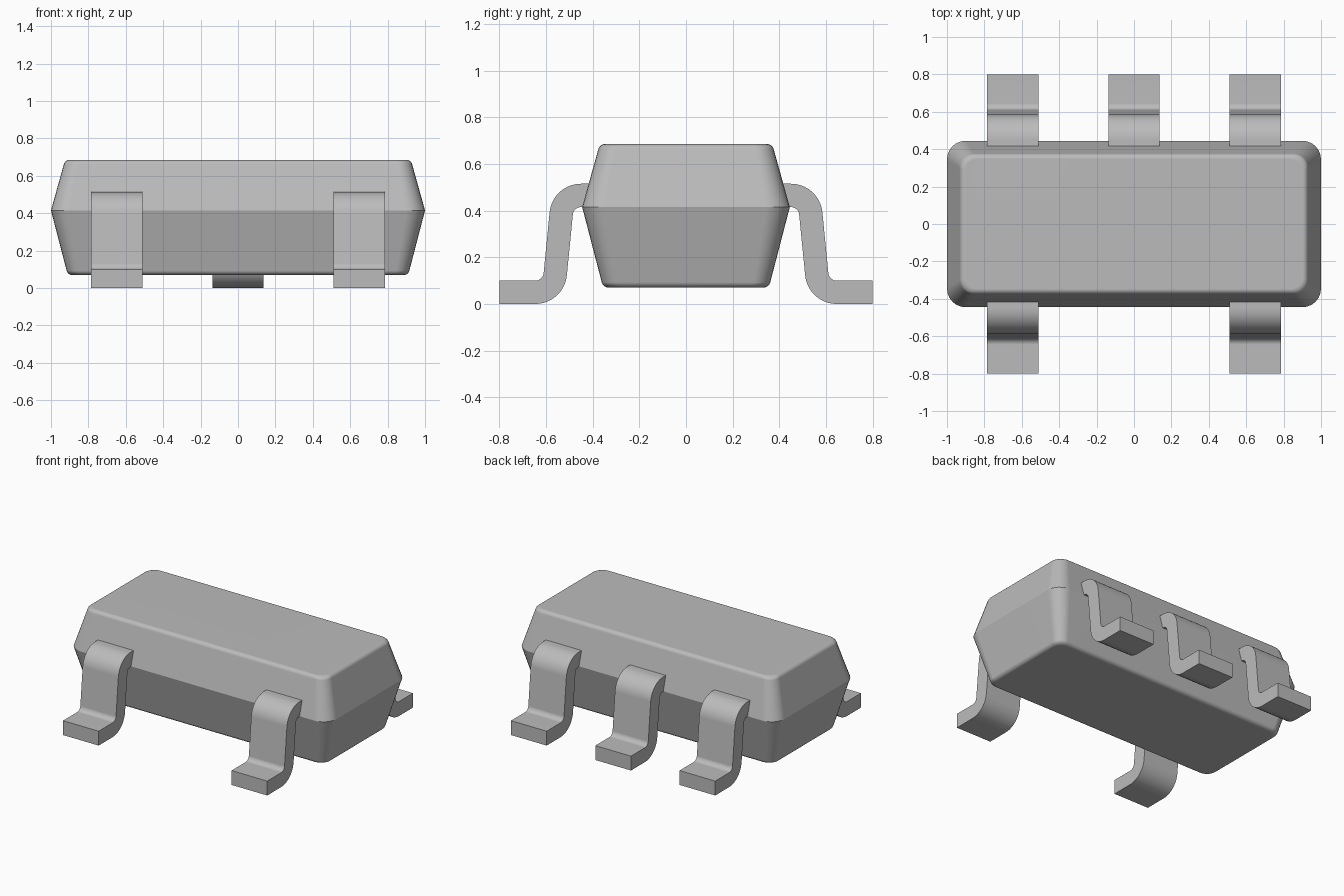
import bpy, bmesh
from math import sin, cos, tan, radians, pi

default = bpy.data.objects.get("Cube")
if default:
    bpy.data.objects.remove(default, do_unlink=True)

grey = bpy.data.materials.new("light_grey")
grey.use_nodes = True
colour = (0.50, 0.50, 0.50, 1)
grey.diffuse_color = colour
grey.node_tree.nodes["Principled BSDF"].inputs["Base Color"].default_value = colour


def finish(name, bm):
    """Turn a bmesh into a smooth-shaded object with crisp edges."""
    bmesh.ops.recalc_face_normals(bm, faces=bm.faces)
    mesh = bpy.data.meshes.new(name)
    bm.to_mesh(mesh)
    bm.free()
    mesh.materials.append(grey)
    obj = bpy.data.objects.new(name, mesh)
    bpy.context.collection.objects.link(obj)
    bpy.ops.object.select_all(action='DESELECT')
    obj.select_set(True)
    bpy.context.view_layer.objects.active = obj
    bpy.ops.object.shade_smooth_by_angle(angle=radians(20))
    weighted = obj.modifiers.new("weighted_normals", 'WEIGHTED_NORMAL')
    weighted.keep_sharp = True
    return obj


# Body: rounded rectangles stacked into two tapered halves
HALF_X, HALF_Y, MID = 1.0, 0.445, 0.415
CORNER, FILLET, STEPS = 0.1, 0.03, 6


def ring(bm, inset, z):
    r = CORNER - 0.35 * inset
    cx, cy = HALF_X - inset - r, HALF_Y - inset - r
    verts = []
    for q, (sx, sy) in enumerate(((1, 1), (-1, 1), (-1, -1), (1, -1))):
        for i in range(STEPS + 1):
            a = (q + i / STEPS) * pi / 2
            verts.append(bm.verts.new((sx * cx + r * cos(a), sy * cy + r * sin(a), z)))
    return verts


def half_levels(end_z, draft):
    """Inset and height of each ring along the rounded outer edge."""
    side = 1 if end_z > MID else -1
    height = abs(end_z - MID)
    start = height - FILLET + FILLET * sin(draft)
    centre = start * tan(draft) + FILLET * cos(draft)
    levels = []
    for i in range(STEPS + 1):
        a = draft + (pi / 2 - draft) * i / STEPS
        levels.append((centre - FILLET * cos(a),
                       MID + side * (height - FILLET + FILLET * sin(a))))
    return levels


bm = bmesh.new()
levels = half_levels(0.07, radians(14.6))[::-1] + [(0, MID)] + half_levels(0.685, radians(15.6))
rings = [ring(bm, *level) for level in levels]
for low, high in zip(rings, rings[1:]):
    for i in range(len(low)):
        j = (i + 1) % len(low)
        bm.faces.new((low[i], low[j], high[j], high[i]))
bm.faces.new(rings[0])
bm.faces.new(rings[-1])
finish("body", bm)


# Leads: bent strip profile extruded across its width
def arc(cy, cz, r, start, end, steps=10):
    angles = [radians(start + (end - start) * i / steps) for i in range(steps + 1)]
    return [(cy + r * cos(a), cz + r * sin(a)) for a in angles]


INNER, OUTER = 0.035, 0.135
shoulder, heel = (0.45, 0.38), (0.645, 0.135)
profile = ([(0.38, 0.515)] + arc(*shoulder, OUTER, 90, 5.6)
           + arc(*heel, INNER, 185.6, 270) + [(0.8, 0.1), (0.8, 0)]
           + arc(*heel, OUTER, 270, 185.6)
           + arc(*shoulder, INNER, 5.6, 90) + [(0.38, 0.415)])


def lead(name, x, side):
    bm = bmesh.new()
    face = bm.faces.new([bm.verts.new((x - 0.137, side * y, z)) for y, z in profile])
    moved = bmesh.ops.extrude_face_region(bm, geom=[face])["geom"]
    bmesh.ops.translate(bm, vec=(0.274, 0, 0),
                        verts=[v for v in moved if isinstance(v, bmesh.types.BMVert)])
    finish(name, bm)


for label, x in (("right", -0.648), ("left", 0.648)):
    lead("front_lead_" + label, x, -1)
    lead("back_lead_" + label, x, 1)
lead("back_lead_middle", 0, 1)
